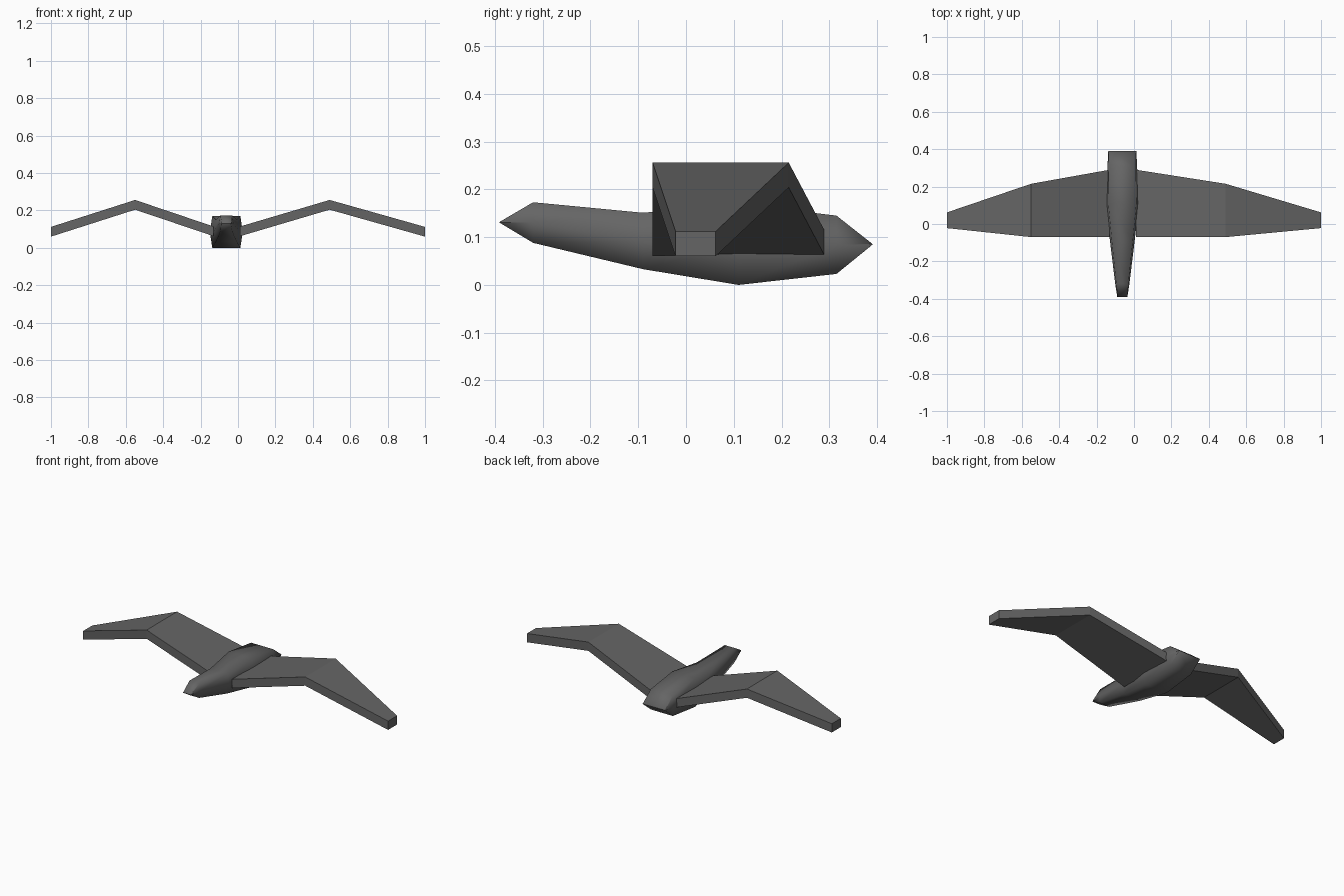
import bpy
import bmesh

cube = bpy.data.objects.get("Cube")
if cube:
    bpy.data.objects.remove(cube, do_unlink=True)

grey = bpy.data.materials.new("slate_grey")
grey.use_nodes = True
colour = (0.13, 0.13, 0.13, 1)
grey.diffuse_color = colour
grey.node_tree.nodes["Principled BSDF"].inputs["Base Color"].default_value = colour


def loft(name, rings, smooth):
    """Skin a closed tube through equal-sized rings of points."""
    bm = bmesh.new()
    loops = [[bm.verts.new(p) for p in ring] for ring in rings]
    n = len(loops[0])
    for a, b in zip(loops, loops[1:]):
        for i in range(n):
            j = (i + 1) % n
            bm.faces.new((a[i], a[j], b[j], b[i]))
    bm.faces.new(loops[0])
    bm.faces.new(loops[-1])
    bmesh.ops.remove_doubles(bm, verts=bm.verts, dist=0.0005)
    bmesh.ops.recalc_face_normals(bm, faces=bm.faces)
    for f in bm.faces:
        f.smooth = smooth
    mesh = bpy.data.meshes.new(name)
    bm.to_mesh(mesh)
    bm.free()
    mesh.materials.append(grey)
    obj = bpy.data.objects.new(name, mesh)
    bpy.context.collection.objects.link(obj)
    return obj


# Body: six-sided sections from the narrow beak to the wide tail edge
BODY_X = -0.0625


def body_ring(y, low, high, half, flat):
    mid = (low + high) / 2
    outline = [(half, mid), (flat, high), (-flat, high),
               (-half, mid), (-flat, low), (flat, low)]
    return [(BODY_X + x, y, z) for x, z in outline]


sections = [  # y, bottom, top, half width at middle, half width top and bottom
    (-0.39, 0.130, 0.132, 0.027, 0.024),
    (-0.32, 0.088, 0.173, 0.038, 0.032),
    (-0.09, 0.033, 0.151, 0.066, 0.056),
    (0.11, 0.0, 0.170, 0.088, 0.075),
    (0.315, 0.023, 0.145, 0.079, 0.072),
    (0.39, 0.084, 0.086, 0.075, 0.073),
]
loft("body", [body_ring(*s) for s in sections], True)


# Wings: slabs bent at the elbow, each with root, elbow and tip sections
def wing(name, xs):
    spans = [(-0.07, 0.29, 0.062), (-0.07, 0.215, 0.204), (-0.022, 0.062, 0.06)]
    rings = []
    for x, (front, back, z) in zip(xs, spans):
        top = z + 0.052
        rings.append([(x, front, z), (x, back, z), (x, back, top), (x, front, top)])
    loft(name, rings, False)


wing("left_wing", (0.01, 0.49, 1.0))
wing("right_wing", (-0.13, -0.55, -1.0))
